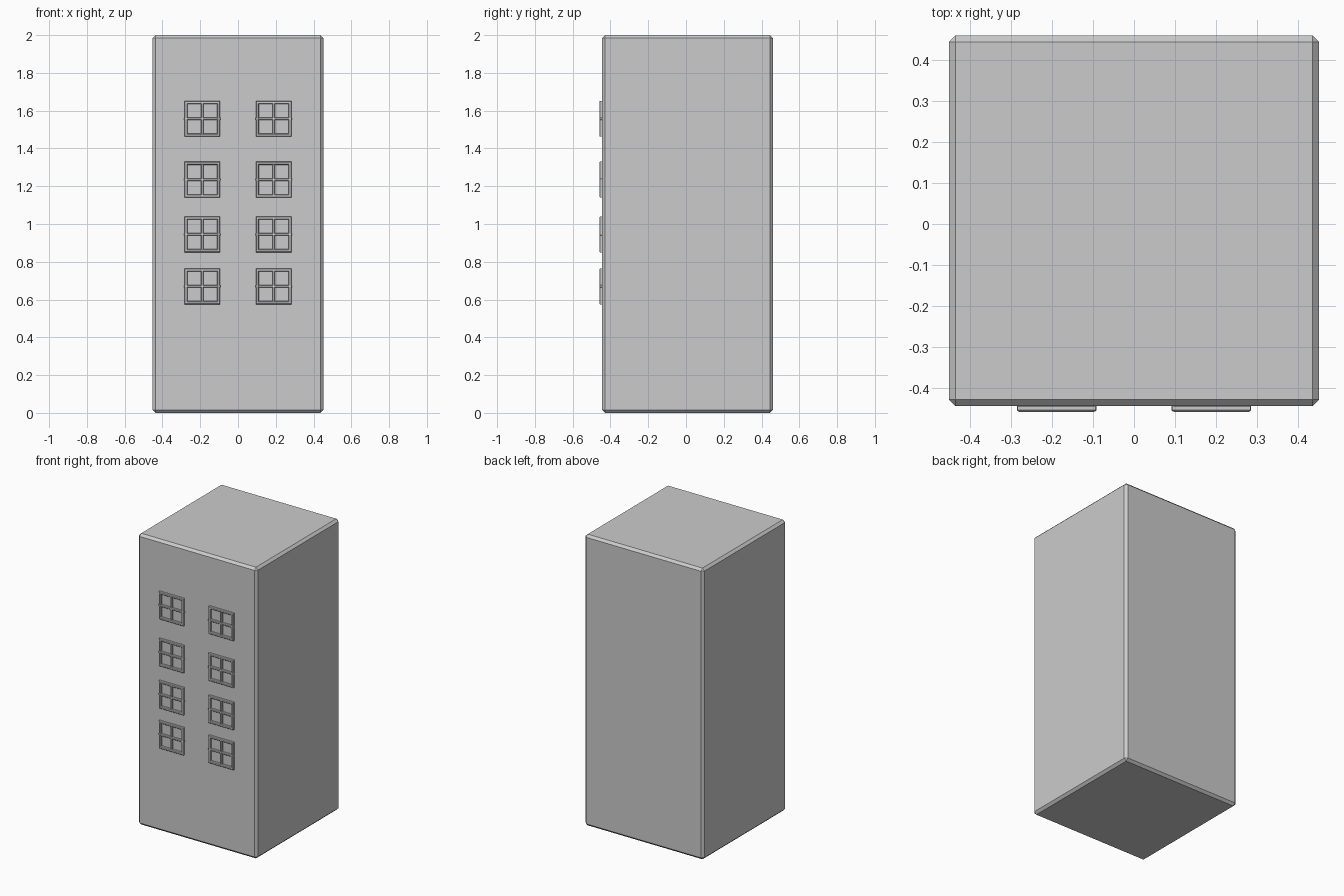
import bpy, bmesh

if "Cube" in bpy.data.objects:
    bpy.data.objects.remove(bpy.data.objects["Cube"])

WALL_Y = -0.444
FRONT_Y = -0.4585


def add_object(name, bm):
    bmesh.ops.recalc_face_normals(bm, faces=bm.faces)
    mesh = bpy.data.meshes.new(name)
    bm.to_mesh(mesh)
    bm.free()
    obj = bpy.data.objects.new(name, mesh)
    bpy.context.collection.objects.link(obj)
    return obj


def chamfered_box(name, lo, hi, chamfer):
    bm = bmesh.new()
    bmesh.ops.create_cube(bm, size=1)
    for v in bm.verts:
        v.co = [(a + b) / 2 + c * (b - a) for a, b, c in zip(lo, hi, v.co)]
    bmesh.ops.bevel(bm, geom=bm.edges[:], offset=chamfer, segments=1,
                    profile=0.5, affect='EDGES')
    return add_object(name, bm)


def window_frame(name, cx, cz, half, width, chamfer):
    # Square ring swept from a chamfered bar cross-section
    back = WALL_Y + 0.004
    profile = [(half - chamfer, back), (half, WALL_Y - 0.001),
               (half, FRONT_Y + chamfer), (half - chamfer, FRONT_Y),
               (half - width + chamfer, FRONT_Y),
               (half - width, FRONT_Y + chamfer), (half - width, back)]
    bm = bmesh.new()
    rings = [[bm.verts.new((cx + sx * r, y, cz + sz * r))
              for sx, sz in ((-1, -1), (1, -1), (1, 1), (-1, 1))]
             for r, y in profile]
    for k, ring in enumerate(rings):
        nxt = rings[(k + 1) % len(rings)]
        for i in range(4):
            j = (i + 1) % 4
            bm.faces.new((ring[i], ring[j], nxt[j], nxt[i]))
    return add_object(name, bm)


# Main tower block
chamfered_box("building_body", (-0.452, WALL_Y, 0), (0.452, 0.46, 2), 0.016)

# Two columns of four-pane windows on the front
for row, cz in enumerate((0.67, 0.945, 1.235, 1.557)):
    for side, cx in (("left", -0.189), ("right", 0.189)):
        tag = f"{side}_{row + 1}"
        window_frame("window_frame_" + tag, cx, cz, 0.095, 0.017, 0.004)
        y0, y1 = FRONT_Y + 0.001, WALL_Y + 0.004
        # Vertical and horizontal glazing bars
        chamfered_box("window_mullion_" + tag, (cx - 0.007, y0, cz - 0.092),
                      (cx + 0.007, y1, cz + 0.092), 0.003)
        chamfered_box("window_crossbar_" + tag, (cx - 0.097, y0, cz - 0.007),
                      (cx + 0.097, y1, cz + 0.007), 0.003)
